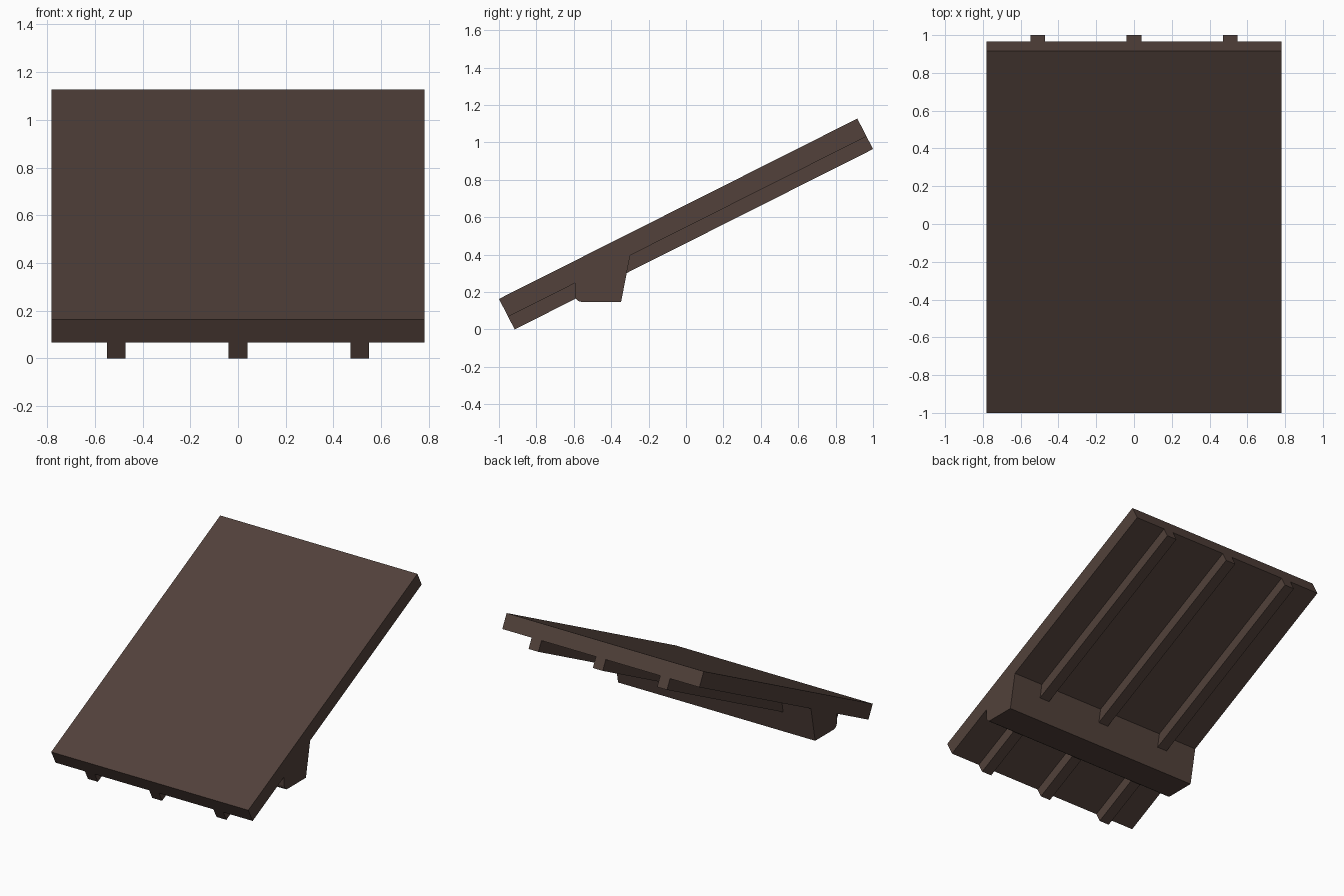
import bpy, bmesh, math
from mathutils import Vector

if "Cube" in bpy.data.objects:
    bpy.data.objects.remove(bpy.data.objects["Cube"])

brown = bpy.data.materials.new("dark brown")
brown.diffuse_color = (0.084, 0.053, 0.043, 1)
brown.use_nodes = True
brown.node_tree.nodes["Principled BSDF"].inputs["Base Color"].default_value = brown.diffuse_color


def extrude_profile(name, points, x0, x1):
    """Extrude a (y, z) side profile along x."""
    bm = bmesh.new()
    face = bm.faces.new([bm.verts.new((x0, y, z)) for y, z in points])
    ext = bmesh.ops.extrude_face_region(bm, geom=[face])
    bmesh.ops.translate(bm, vec=(x1 - x0, 0, 0),
                        verts=[v for v in ext["geom"] if isinstance(v, bmesh.types.BMVert)])
    bmesh.ops.recalc_face_normals(bm, faces=bm.faces)
    mesh = bpy.data.meshes.new(name)
    bm.to_mesh(mesh)
    bm.free()
    mesh.materials.append(brown)
    obj = bpy.data.objects.new(name, mesh)
    bpy.context.collection.objects.link(obj)
    return obj


# Sloped frame: top edge line and the direction through the thickness
front_top = Vector((-1.0, 0.163))
back_top = Vector((0.916, 1.127))
down = Vector((0.084, -0.163))
split = 0.585          # share of the thickness taken by the panel


def slab(a, b):
    return [front_top + down * a, back_top + down * a,
            back_top + down * b, front_top + down * b]


# Sloped panel
extrude_profile("sloped_panel", slab(0, split), -0.782, 0.782)

# Three rails running under the panel
for i, x in enumerate((-0.51, 0, 0.51)):
    extrude_profile(f"rail_{i + 1}", slab(split - 0.02, 1), x - 0.039, x + 0.039)

# Cross block below the panel, with a rounded front lower edge
r = 0.035
corner = [(-0.593 + r - r * math.cos(t), 0.147 + r - r * math.sin(t))
          for t in (math.radians(a) for a in (0, 22.5, 45, 67.5, 90))]
extrude_profile("cross_block",
                [(-0.593, 0.30)] + corner + [(-0.347, 0.147), (-0.297, 0.405), (-0.297, 0.45)],
                -0.782, 0.782)
